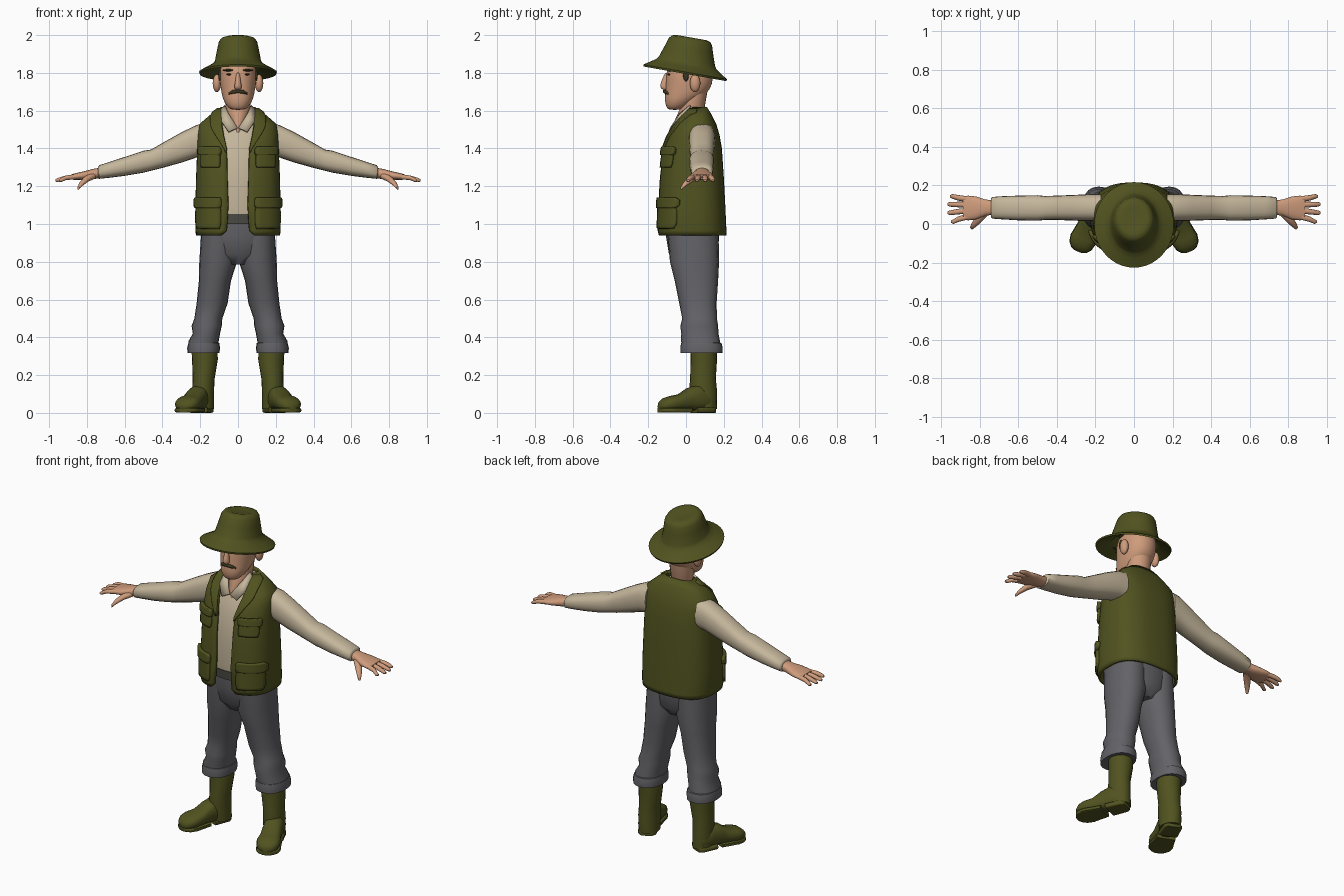
import bpy, bmesh, math
from mathutils import Vector

X, Y, Z = Vector((1, 0, 0)), Vector((0, 1, 0)), Vector((0, 0, 1))


def material(name, rgb):
    m = bpy.data.materials.new(name)
    m.diffuse_color = (*rgb, 1)
    return m


OLIVE = material("olive green", (0.082, 0.086, 0.014))
GREY = material("slate grey", (0.125, 0.125, 0.138))
CREAM = material("cream", (0.56, 0.47, 0.33))
SKIN = material("skin", (0.62, 0.33, 0.20))
DARK = material("dark brown", (0.045, 0.038, 0.014))
BELT = material("belt grey", (0.07, 0.068, 0.055))


def finish(name, bm, mat, mirror=False, sub=0, thick=0, angle=50):
    me = bpy.data.meshes.new(name)
    bm.to_mesh(me)
    bm.free()
    me.materials.append(mat)
    ob = bpy.data.objects.new(name, me)
    bpy.context.collection.objects.link(ob)
    bpy.ops.object.select_all(action='DESELECT')
    ob.select_set(True)
    bpy.context.view_layer.objects.active = ob
    bpy.ops.object.shade_smooth_by_angle(angle=math.radians(angle))
    if thick:
        ob.modifiers.new("thickness", 'SOLIDIFY').thickness = thick
    if mirror:
        ob.modifiers.new("mirror", 'MIRROR').use_mirror_merge = False
    if sub:
        s = ob.modifiers.new("smooth", 'SUBSURF')
        s.levels = s.render_levels = sub
    return ob


def power(v, n):
    return math.copysign(abs(v) ** (2 / n), v)


def loft(name, rings, mat, u=X, v=Y, n=2.0, seg=20, **kw):
    """Closed tube through rings given as (x, y, z, half_u, half_v)."""
    bm = bmesh.new()
    loops = []
    for x, y, z, a, b in rings:
        loops.append([bm.verts.new(Vector((x, y, z))
                      + u * a * power(math.cos(k * math.tau / seg), n)
                      + v * b * power(math.sin(k * math.tau / seg), n)) for k in range(seg)])
    for p, q in zip(loops, loops[1:]):
        for k in range(seg):
            j = (k + 1) % seg
            bm.faces.new((p[k], p[j], q[j], q[k]))
    bm.faces.new(loops[0])
    bm.faces.new(loops[-1])
    bmesh.ops.recalc_face_normals(bm, faces=bm.faces)
    return finish(name, bm, mat, **kw)


def blob(name, loc, size, mat, **kw):
    bm = bmesh.new()
    bmesh.ops.create_uvsphere(bm, u_segments=16, v_segments=10, radius=1)
    for p in bm.verts:
        p.co = Vector([c + s * q for c, s, q in zip(loc, size, p.co)])
    return finish(name, bm, mat, **kw)


def fb(z, x, front, back, rx):
    """Upright ring from its front and back limits."""
    return (x, (front + back) / 2, z, rx, (back - front) / 2)


# Boots: shaft, turned-out foot, sole in two pieces
loft("boot_shaft", [(.178, .095, .36, .07, .07), (.175, .094, .28, .068, .07), (.182, .09, .18, .058, .068),
                    (.185, .09, .11, .058, .075), (.182, .095, .02, .056, .068)], OLIVE, mirror=True)
heel, toe = Vector((.17, .145, 0)), Vector((.29, -.143, 0))
along = (toe - heel).normalized()
side = Vector((-along.y, along.x, 0))


def foot_ring(t, width, low, high):
    p = heel.lerp(toe, t)
    return (p.x, p.y, (low + high) / 2, width, (high - low) / 2)


loft("boot_foot", [foot_ring(*r) for r in [
    (.0, .035, .02, .09), (.06, .05, .012, .12), (.3, .056, .012, .15), (.48, .056, .014, .13),
    (.62, .06, .014, .1), (.78, .068, .012, .09), (.9, .06, .012, .078), (.97, .04, .015, .06),
    (1, .018, .02, .045)]], OLIVE, u=side, v=Z, n=2.5, mirror=True)
loft("boot_heel", [foot_ring(t, w, 0, .03) for t, w in [(0, .035), (.06, .052), (.36, .055)]],
     OLIVE, u=side, v=Z, n=6, mirror=True)
loft("boot_sole", [foot_ring(t, w, 0.002, .026) for t, w in
     [(.46, .055), (.62, .062), (.78, .07), (.9, .062), (.97, .042), (1, .02)]],
     OLIVE, u=side, v=Z, n=6, mirror=True)

# Trousers
loft("trouser_leg", [fb(.345, .182, -.02, .182, .078), fb(.38, .182, -.026, .18, .08),
                     fb(.42, .167, -.025, .172, .072), fb(.46, .166, -.03, .17, .08),
                     fb(.5, .157, -.02, .164, .074), fb(.58, .137, -.036, .162, .082),
                     fb(.7, .122, -.06, .17, .085), fb(.8, .105, -.085, .175, .1),
                     fb(.98, .1, -.1, .172, .093)], GREY, n=2.2, mirror=True)
loft("trouser_cuff", [fb(.318, .183, -.02, .18, .074), fb(.316, .183, -.028, .192, .085),
                      fb(.345, .182, -.03, .194, .087), fb(.37, .181, -.026, .188, .082),
                      fb(.374, .18, -.015, .17, .07)], GREY, n=2.3, mirror=True)
loft("trouser_hips", [fb(.785, 0, -.05, .13, .07), fb(.84, 0, -.09, .17, .16), fb(.94, 0, -.107, .175, .195),
                      fb(1.02, 0, -.11, .178, .186)], GREY, n=2.2)
loft("belt", [fb(1.0, 0, -.12, .182, .19), fb(1.052, 0, -.122, .182, .19)], BELT, n=2.2)

# Shirt body, collar and sleeves
loft("shirt_body", [fb(1.04, 0, -.117, .175, .185), fb(1.08, 0, -.122, .178, .186), fb(1.25, 0, -.116, .175, .185),
                    fb(1.4, 0, -.1, .16, .18), fb(1.5, 0, -.058, .14, .15), fb(1.59, 0, 0, .115, .08)], CREAM, n=2.3)
bm = bmesh.new()
bm.faces.new([bm.verts.new(p) for p in [(.004, -.083, 1.512), (.05, -.092, 1.49), (.088, -.055, 1.545),
                                        (.09, .01, 1.61), (.07, .02, 1.63), (.05, -.035, 1.585)]])
bmesh.ops.triangulate(bm, faces=bm.faces)
finish("shirt_collar", bm, CREAM, mirror=True, thick=.012)
loft("sleeve", [(.17, .085, 1.445, .07, .088), (.22, .085, 1.438, .07, .086), (.3, .084, 1.405, .067, .08),
                (.4, .084, 1.363, .063, .066), (.46, .083, 1.338, .062, .056), (.5, .083, 1.33, .066, .058),
                (.6, .083, 1.305, .064, .05), (.68, .084, 1.287, .06, .042), (.735, .084, 1.275, .056, .036),
                (.742, .084, 1.274, .046, .028)], CREAM, u=Y, v=Z, n=2.5, mirror=True)

# Hands
loft("palm", [(.72, .085, 1.272, .036, .028), (.77, .085, 1.264, .042, .027), (.82, .083, 1.256, .06, .022),
              (.86, .083, 1.251, .064, .018), (.885, .083, 1.249, .058, .013)], SKIN, u=Y, v=Z, n=2.4, mirror=True)
for i, (y0, y1, x1) in enumerate([(.038, .012, .948), (.07, .058, .967), (.1, .102, .967), (.128, .143, .952)]):
    ym = (y0 + y1) / 2
    loft(f"finger_{i + 1}", [(.86, y0, 1.25, .015, .014), (.91, ym, 1.245, .0145, .013),
                             (x1 - .012, y1, 1.233, .012, .011), (x1, y1, 1.23, .006, .006)],
         SKIN, u=Y, v=Z, seg=10, mirror=True)
loft("thumb", [(.765, .065, 1.257, .02, .02), (.8, .03, 1.24, .021, .018), (.83, -.005, 1.213, .015, .014),
               (.845, -.024, 1.19, .008, .009)], SKIN, u=Vector((.7, .7, 0)), v=Z, seg=12, mirror=True)

# Vest: open-fronted shell, rows of (z, half width, front, back, opening)
VEST = [(.94, .222, -.15, .215, .085), (.965, .226, -.152, .214, .06), (1.1, .226, -.148, .208, .052),
        (1.25, .222, -.14, .2, .057), (1.4, .216, -.12, .19, .06), (1.47, .213, -.095, .178, .075),
        (1.53, .203, -.055, .16, .085), (1.58, .145, -.015, .135, .082), (1.62, .09, .02, .11, .077)]
N = 2.6


def vest_row(z):
    for lo, hi in zip(VEST, VEST[1:]):
        if z <= hi[0]:
            break
    f = (z - lo[0]) / (hi[0] - lo[0])
    return [p + (q - p) * f for p, q in zip(lo, hi)]


def vest_point(t, z, off=0):
    _, a, front, back, _ = vest_row(z)
    return Vector(((a + off) * power(math.sin(t), N),
                   (front + back) / 2 - ((back - front) / 2 + off) * power(math.cos(t), N), z))


def vest_angle(x, z):
    return math.asin(min(x / vest_row(z)[1], .999) ** (N / 2))


def sheet(name, rows, mat, **kw):
    bm = bmesh.new()
    grid = [[bm.verts.new(p) for p in r] for r in rows]
    for p, q in zip(grid, grid[1:]):
        for k in range(len(p) - 1):
            bm.faces.new((p[k], p[k + 1], q[k + 1], q[k]))
    return finish(name, bm, mat, **kw)


rows = []
for row in VEST:
    t0 = vest_angle(row[4], row[0])
    rows.append([vest_point(t0 + (math.tau - 2 * t0) * k / 48, row[0]) for k in range(49)])
sheet("vest_shell", rows, OLIVE, thick=.016)


def patch(name, z0, z1, x_in, x_out, off, steps=8):
    """Raised panel draped on the vest front, mirrored."""
    rows = []
    for i in range(steps + 1):
        f = i / steps
        z = z0 + (z1 - z0) * f
        ta, tb = vest_angle(x_in(f, z), z), vest_angle(x_out(f, z), z)
        rows.append([vest_point(ta + (tb - ta) * k / 8, z, off) for k in range(9)])
    sheet(name, rows, OLIVE, thick=off + .006, mirror=True)


def rounded(c, half, f):
    return c + half * (.9 + .1 * min(1, 5 * min(f, 1 - f)))


for name, z0, z1, c, h, off in [("chest_pocket", 1.3, 1.385, .14, .05, .014),
                                ("chest_flap", 1.365, 1.41, .14, .056, .021),
                                ("side_pocket", .975, 1.1, .152, .064, .011),
                                ("side_flap", 1.085, 1.14, .152, .068, .017)]:
    patch(name, z0, z1, lambda f, z: rounded(c, -h, f), lambda f, z: rounded(c, h, f), off)
patch("lapel", 1.38, 1.615, lambda f, z: vest_row(z)[4] - .003,
      lambda f, z: vest_row(z)[4] + .004 + .05 * min(1, f * 1.8), .012, 12)

# Neck and head
loft("neck", [(0, 0, 1.485, .012, .07), (0, 0, 1.53, .045, .068), (0, .03, 1.6, .066, .066),
              (0, .045, 1.7, .07, .068)], SKIN)
loft("head", [(0, -.06, 1.604, .03, .03), fb(1.613, 0, -.102, -.005, .052), fb(1.65, 0, -.115, .05, .077),
              fb(1.69, 0, -.111, .115, .088), fb(1.74, 0, -.108, .142, .096), fb(1.8, 0, -.106, .146, .101),
              fb(1.88, 0, -.09, .13, .09)], SKIN, n=2.15, sub=1)
loft("nose", [(0, -.098, 1.805, .01, .012), (0, -.11, 1.765, .013, .018), (0, -.116, 1.73, .021, .025),
              (0, -.114, 1.715, .019, .018), (0, -.106, 1.708, .01, .01)], SKIN, seg=12, sub=1)
blob("ear", (.112, .048, 1.745), (.022, .028, .047), SKIN, mirror=True)
blob("eyebrow", (.05, -.088, 1.814), (.032, .012, .006), DARK, mirror=True)
blob("eye", (.047, -.091, 1.792), (.015, .007, .005), DARK, mirror=True)
blob("sideburn", (.094, .0, 1.785), (.01, .015, .03), DARK, mirror=True)
loft("moustache", [(s * x, y, z, .008, h) for s, x, y, z, h in [
    (-1, .05, -.092, 1.69, .005), (-1, .03, -.108, 1.699, .01), (1, 0, -.115, 1.702, .009),
    (1, .03, -.108, 1.699, .01), (1, .05, -.092, 1.69, .005)]], DARK, u=Y, v=Z, seg=10)

# Hat: brim and crown in one profile, tipped back
hat = loft("hat", [(0, 0, .085, .1, .12), (0, 0, .035, .112, .145), (0, 0, .022, .14, .165), (0, 0, -.008, .203, .222),
                   (0, 0, .002, .206, .225), (0, 0, .03, .155, .182), (0, 0, .046, .13, .16),
                   (0, 0, .062, .122, .15), (0, 0, .12, .111, .13), (0, 0, .162, .102, .117),
                   (0, 0, .18, .09, .104), (0, 0, .187, .068, .08), (0, 0, .182, .045, .055)],
           OLIVE, seg=40)
hat.location = (0, -.005, 1.803)
hat.rotation_euler.x = math.radians(-10)
